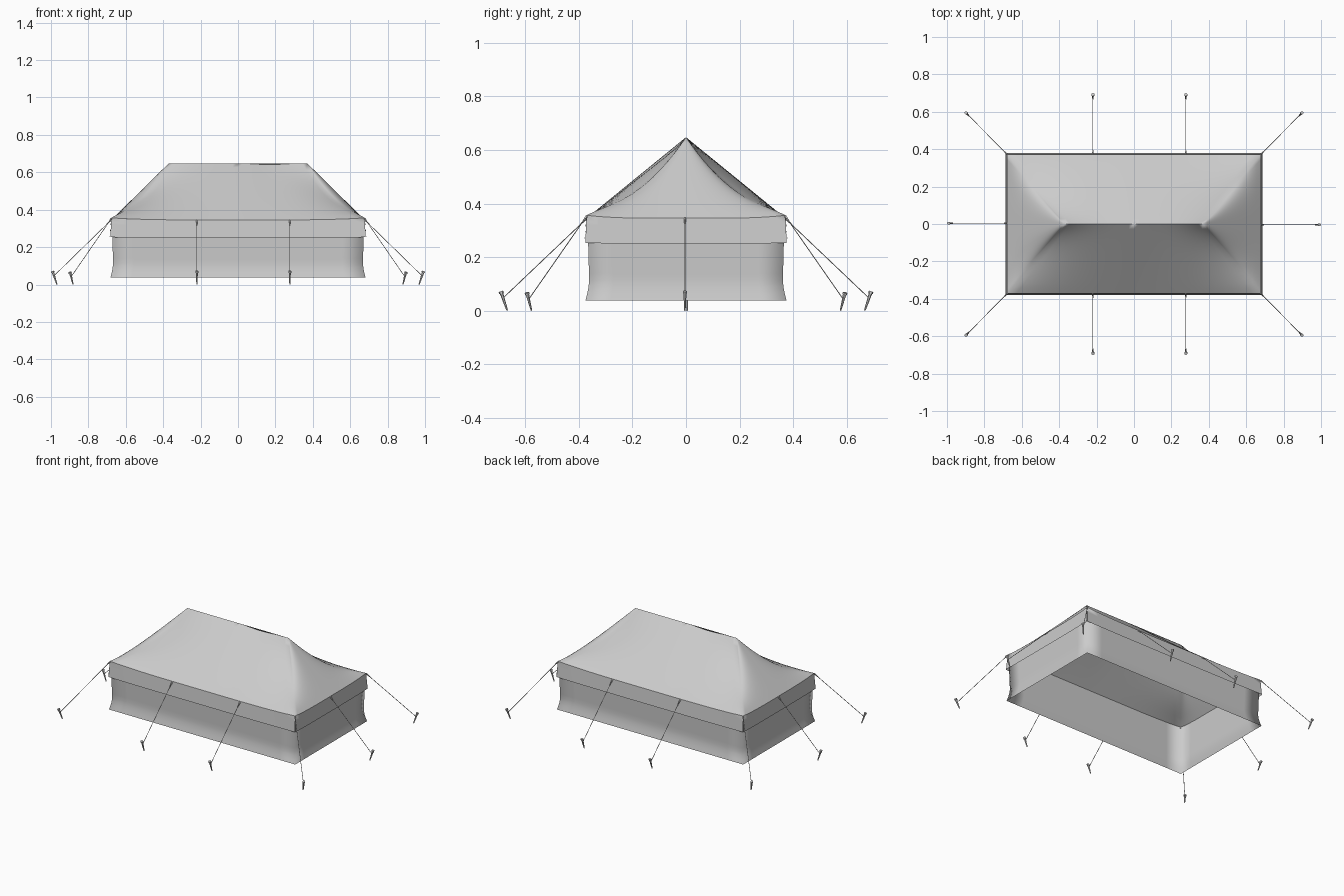
import bpy, bmesh, math
from mathutils import Vector

cube = bpy.data.objects.get("Cube")
if cube:
    bpy.data.objects.remove(cube)

canvas = bpy.data.materials.new("grey_canvas")
canvas.use_nodes = True
GREY = (0.6, 0.6, 0.6, 1)
canvas.diffuse_color = GREY
canvas.node_tree.nodes["Principled BSDF"].inputs["Base Color"].default_value = GREY

EX, EY, EZ = 0.678, 0.372, 0.356    # eave corner
RX, RZ = 0.37, 0.648                # ridge end
VALANCE_Z, FLOOR_Z = 0.25, 0.037


def finish(name, bm, angle=None):
    """Turn a bmesh into a smooth shaded object."""
    bmesh.ops.remove_doubles(bm, verts=bm.verts, dist=0.0002)
    mesh = bpy.data.meshes.new(name)
    bm.to_mesh(mesh)
    bm.free()
    mesh.materials.append(canvas)
    ob = bpy.data.objects.new(name, mesh)
    bpy.context.collection.objects.link(ob)
    bpy.ops.object.select_all(action='DESELECT')
    ob.select_set(True)
    bpy.context.view_layer.objects.active = ob
    if angle is None:
        bpy.ops.object.shade_smooth()
    else:
        bpy.ops.object.shade_smooth_by_angle(angle=math.radians(angle))
    return ob


def patch(bm, point, nu, nv):
    """Grid of quads over point(u, v), u in -1..1 and v in 0..1."""
    rows = [[bm.verts.new(point(2 * i / nu - 1, j / nv)) for i in range(nu + 1)]
            for j in range(nv + 1)]
    for low, high in zip(rows, rows[1:]):
        for i in range(nu):
            bm.faces.new((low[i], low[i + 1], high[i + 1], high[i]))


def eave_z(u):
    return EZ - 0.011 * (1 - u ** 4)


def roof_z(u, v):
    # straight mid slope, cloth sagging along the hips
    sag = 0.27 * v ** 1.3 * (1 - v) * abs(u) ** 3
    return eave_z(u) * (1 - v) + RZ * v - sag


def slope(side):
    def point(u, v):
        x = u * (EX + (RX - EX) * v)
        dip = 0.007 * v * math.exp(-((x - 0.17) / 0.1) ** 2)
        return Vector((x * side, -EY * (1 - v) * side, roof_z(u, v) - dip))
    return point


def hip_end(side):
    def point(u, v):
        return Vector((side * (EX + (RX - EX) * v), side * u * EY * (1 - v), roof_z(u, v)))
    return point


# Roof: two long slopes and two hip ends
bm = bmesh.new()
for side in (-1, 1):
    patch(bm, slope(side), 28, 14)
    patch(bm, hip_end(side), 28, 14)
finish("roof", bm, 50)


# Valance: four hanging strips, flaring slightly
def strip(direction, half, offset):
    out = Vector(direction)
    along = Vector((-out.y, out.x, 0))

    def point(u, v):
        z = eave_z(u) + (VALANCE_Z - eave_z(u)) * v
        z += 0.003 * v * abs(u) ** 4
        return along * (u * (half + 0.004 * v)) + out * (offset + 0.008 * v) + Vector((0, 0, z))
    return point


bm = bmesh.new()
for s in (-1, 1):
    patch(bm, strip((0, s, 0), EX, EY), 16, 3)
    patch(bm, strip((s, 0, 0), EY, EX), 16, 3)
finish("valance", bm, 40)


# Walls: open box of cloth with a flared hem
def wall(direction, half, offset):
    out = Vector(direction)
    along = Vector((-out.y, out.x, 0))

    def point(u, v):
        flare = 0.016 * max(0, 1 - v * 4) ** 1.5 - 0.012 + 0.008 * v
        z = FLOOR_Z + (0.343 - FLOOR_Z) * v
        return along * (u * (half + flare)) + out * (offset + flare) + Vector((0, 0, z))
    return point


bm = bmesh.new()
for s in (-1, 1):
    patch(bm, wall((0, s, 0), EX, EY), 12, 12)
    patch(bm, wall((s, 0, 0), EY, EX), 8, 12)
finish("walls", bm)


def rod(bm, start, end, r1, r2, sides=6):
    """Tapered rod between two points."""
    start, end = Vector(start), Vector(end)
    axis = end - start
    made = bmesh.ops.create_cone(bm, cap_ends=True, segments=sides, radius1=r1,
                                 radius2=r2, depth=axis.length)["verts"]
    bmesh.ops.rotate(bm, verts=made, matrix=axis.to_track_quat('Z', 'Y').to_matrix())
    bmesh.ops.translate(bm, verts=made, vec=(start + end) / 2)


# Guy lines: (eave point, ground point)
lines = []
for s in (-1, 1):
    lines.append(((s * EX, -s * 0.004, 0.345), (s * 0.98, -s * 0.004, 0.05)))
    for x in (-0.22, 0.277):
        lines.append(((x, s * EY, 0.343), (x, s * 0.68, 0.05)))
    for t in (-1, 1):
        lines.append(((s * EX, t * EY, 0.352), (s * 0.89, t * 0.586, 0.045)))

for n, (top, foot) in enumerate(lines, 1):
    top, foot = Vector(top), Vector(foot)
    out = foot - top
    out.z = 0
    out.normalize()

    bm = bmesh.new()
    rod(bm, top, foot, 0.0018, 0.0018, 5)
    near = top.lerp(foot, 0.08)
    rod(bm, top, near, 0.005, 0.002, 5)
    finish(f"guy_line_{n}", bm, 40)

    # Peg leaning away from the tent, with a wider head
    bm = bmesh.new()
    head = foot + out * 0.012 + Vector((0, 0, 0.022))
    tip = Vector((foot.x, foot.y, 0)) - out * 0.012
    rod(bm, tip, head, 0.003, 0.007)
    rod(bm, head.lerp(tip, 0.12), head, 0.009, 0.009)
    finish(f"peg_{n}", bm, 40)
